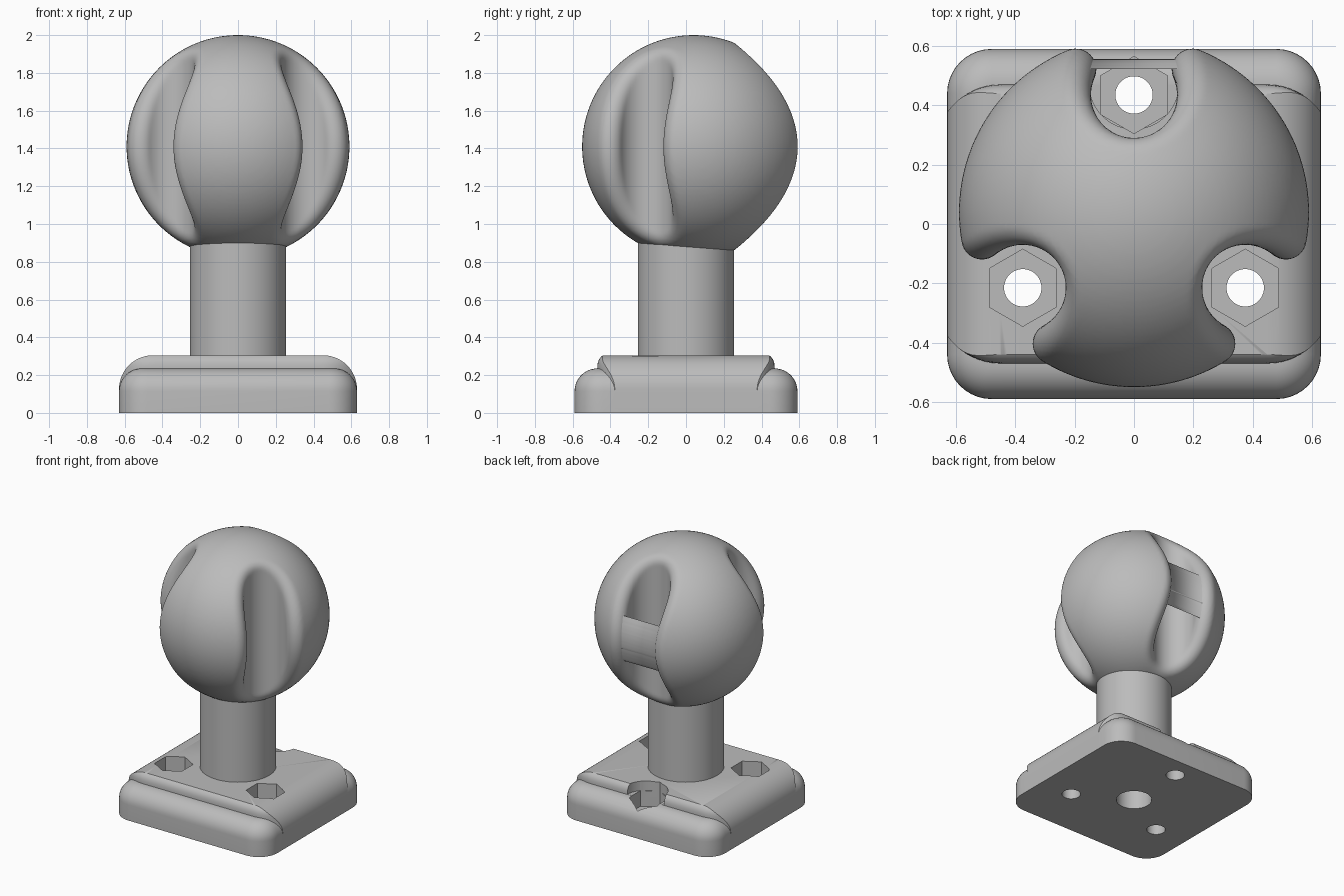
import bpy, bmesh, math
from mathutils import Vector, Matrix
from mathutils.bvhtree import BVHTree

cube = bpy.data.objects.get("Cube")
if cube:
    bpy.data.objects.remove(cube)

grey = bpy.data.materials.new("mid grey")
grey.use_nodes = True
grey.diffuse_color = (0.5, 0.5, 0.5, 1)
grey.node_tree.nodes["Principled BSDF"].inputs["Base Color"].default_value = (0.5, 0.5, 0.5, 1)

BOLTS = [(0, 0.435), (-0.375, -0.215), (0.375, -0.215)]
BALL_CENTRE = Vector((0, 0.04, 1.41))
BALL_R, GROOVE_R, FILLET = 0.59, 0.145, 0.07


def finish(name, bm):
    bmesh.ops.recalc_face_normals(bm, faces=bm.faces)
    mesh = bpy.data.meshes.new(name)
    bm.to_mesh(mesh)
    bm.free()
    mesh.materials.append(grey)
    ob = bpy.data.objects.new(name, mesh)
    bpy.context.collection.objects.link(ob)
    return ob


def cylinder(name, x, y, r, z0, z1, sides=64, turn=0):
    bm = bmesh.new()
    bmesh.ops.create_cone(bm, cap_ends=True, segments=sides, radius1=r, radius2=r, depth=z1 - z0,
                          matrix=Matrix.Translation((x, y, (z0 + z1) / 2)) @ Matrix.Rotation(turn, 4, 'Z'))
    return finish(name, bm)


def loft(name, rings):
    """Closed solid through a stack of outlines with equal point counts."""
    bm = bmesh.new()
    rows = [[bm.verts.new(p) for p in ring] for ring in rings]
    n = len(rows[0])
    for a, b in zip(rows, rows[1:]):
        for i in range(n):
            j = (i + 1) % n
            bm.faces.new((a[i], a[j], b[j], b[i]))
    bm.faces.new(rows[0][::-1])
    bm.faces.new(rows[-1])
    return finish(name, bm)


def bake(ob):
    """Apply all modifiers."""
    deps = bpy.context.evaluated_depsgraph_get()
    mesh = bpy.data.meshes.new_from_object(ob.evaluated_get(deps))
    ob.modifiers.clear()
    ob.data = mesh


def boolean(ob, others, op='DIFFERENCE'):
    for other in others:
        mod = ob.modifiers.new("bool", 'BOOLEAN')
        mod.operation, mod.solver, mod.object = op, 'EXACT', other
    bake(ob)
    for other in others:
        bpy.data.objects.remove(other)


def smooth(ob, angle):
    bpy.ops.object.select_all(action='DESELECT')
    ob.select_set(True)
    bpy.context.view_layer.objects.active = ob
    bpy.ops.object.shade_smooth_by_angle(angle=math.radians(angle))


def quarter(n):
    return [math.pi / 2 * i / n for i in range(n + 1)]


# Base: rounded slab with soft upper edges
def slab_ring(inset, z):
    r = max(0.15 - inset, 0.03)
    cx, cy = 0.63 - inset - r, 0.59 - inset - r
    ring = []
    for k, (sx, sy) in enumerate([(1, 1), (-1, 1), (-1, -1), (1, -1)]):
        for t in quarter(10):
            a = t + k * math.pi / 2
            ring.append((sx * cx + r * math.cos(a), sy * cy + r * math.sin(a), z))
    return ring


base = loft("base", [slab_ring(0, 0)] + [
    slab_ring(0.12 * (1 - math.cos(t)), 0.115 + 0.12 * math.sin(t)) for t in quarter(10)])


# Raised deck: rounded sides, curved front and back edges with a small lip
def deck_ring(half_x, inset, z):
    back = []
    for i in range(41):
        x = half_x * math.cos(math.pi * i / 40)
        over = max(abs(x) - 0.45, 0)
        back.append((x, 0.25 - inset + math.sqrt(0.22 ** 2 - over ** 2), z))
    return back + [(-x, -y, z) for x, y, z in back]


deck = loft("deck", [deck_ring(0.63, 0, 0.02)] + [
    deck_ring(0.45 + 0.18 * math.cos(t), 0.03 * max(0, math.sin(t) * 2 - 1) ** 4,
              0.125 + 0.18 * math.sin(t)) for t in quarter(14)])
boolean(base, [deck], 'UNION')

# Nut pockets, bolt holes, centre bore and the relief behind the back pocket
cutters = [cylinder("centre_bore_cutter", 0, 0, 0.12, -0.1, 0.5)]
for x, y in BOLTS:
    cutters.append(cylinder("hole_cutter", x, y, 0.063, -0.1, 0.5, 48))
    cutters.append(cylinder("nut_cutter", x, y, 0.13, 0.12, 0.5, 6, math.pi / 6 * 0))
cutters.append(cylinder("relief_cutter", 0, 0.47, 0.15, 0.236, 0.5))
boolean(base, cutters)
smooth(base, 35)

# Post with blind bore
post = cylinder("post", 0, 0, 0.255, 0.29, 0.95, 96)
boolean(post, [cylinder("bore_cutter", 0, 0, 0.12, 0.2, 0.8)])
smooth(post, 35)


# Ball with three vertical grooves
def grooved_ball(name, radius, groove):
    bm = bmesh.new()
    bmesh.ops.create_uvsphere(bm, u_segments=128, v_segments=64, radius=radius,
                              matrix=Matrix.Translation(BALL_CENTRE))
    ob = finish(name, bm)
    boolean(ob, [cylinder("groove_cutter", x, y, groove, 0.5, 2.4, 128) for x, y in BOLTS])
    return ob


ball = grooved_ball("ball", BALL_R, GROOVE_R)
mod = ball.modifiers.new("remesh", 'REMESH')
mod.mode, mod.voxel_size = 'VOXEL', 0.016
bake(ball)

# Round the groove lips: rest every point at the fillet distance from a shrunken core
core = grooved_ball("ball_core", BALL_R - FILLET, GROOVE_R + FILLET)
bm = bmesh.new()
bm.from_mesh(core.data)
bmesh.ops.triangulate(bm, faces=bm.faces)
tree = BVHTree.FromBMesh(bm)
bm.free()
bpy.data.objects.remove(core)
for v in ball.data.vertices:
    near = tree.find_nearest(v.co)[0]
    v.co = near + (v.co - near).normalized() * FILLET
smooth(ball, 60)
